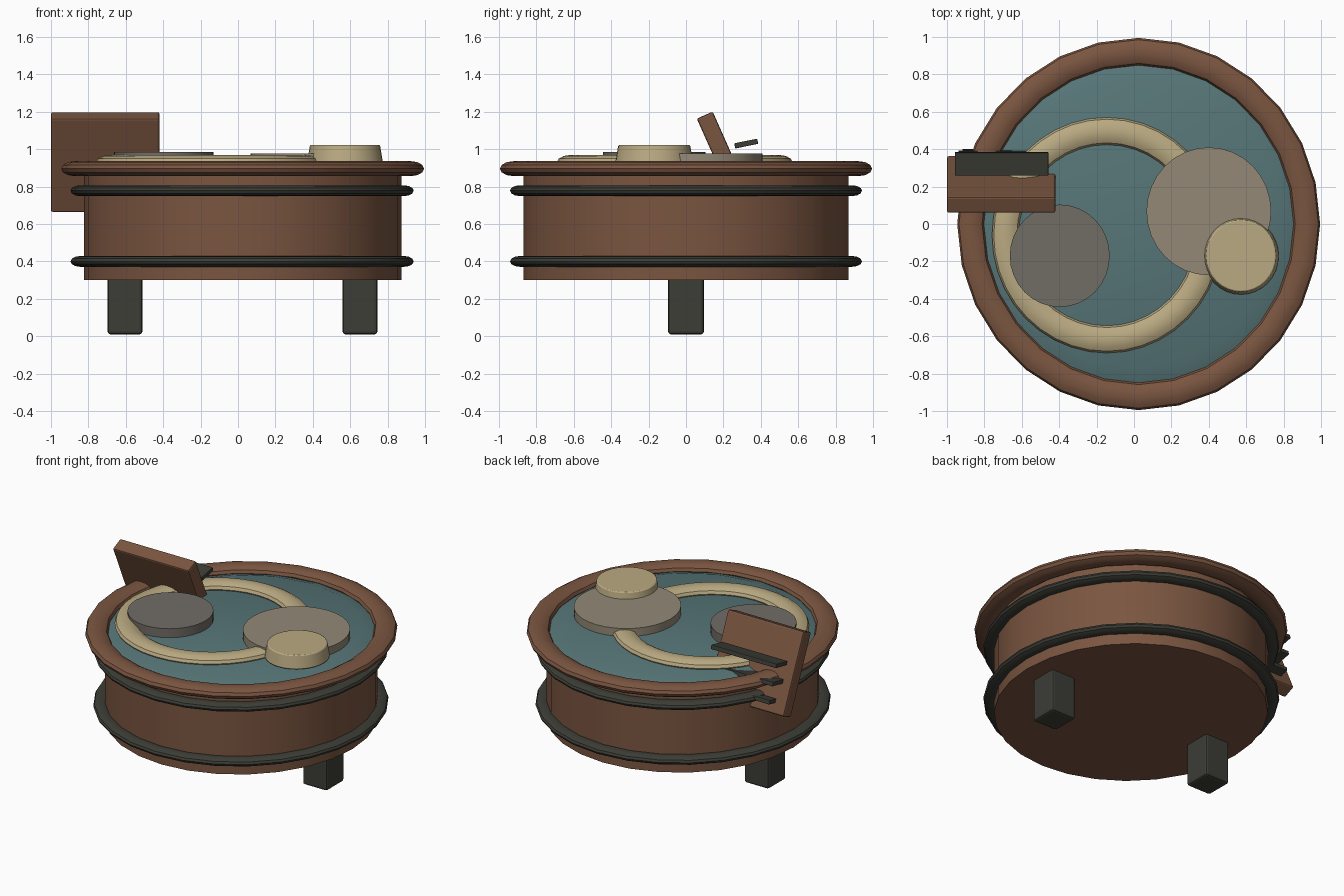
import bpy, bmesh, math

if "Cube" in bpy.data.objects:
    bpy.data.objects.remove(bpy.data.objects["Cube"])

CX = 0.025        # tub centre in x
SX = 0.975        # tub is slightly narrower in x


def material(name, hex_colour):
    lin = []
    for i in (0, 2, 4):
        c = int(hex_colour[i:i + 2], 16) / 255
        lin.append(c / 12.92 if c <= 0.04045 else ((c + 0.055) / 1.055) ** 2.4)
    m = bpy.data.materials.new(name)
    m.diffuse_color = (*lin, 1)
    m.use_nodes = True
    m.node_tree.nodes["Principled BSDF"].inputs["Base Color"].default_value = m.diffuse_color
    return m


WOOD = material("brown wood", "7a5540")
IRON = material("dark iron", "3c3d36")
WATER = material("teal water", "577678")
CREAM = material("cream", "baaa82")
TAN = material("tan", "938976")
GREY = material("warm grey", "716c65")


def finish(ob, name, mat, smooth=True, bevel=0.0):
    ob.name = name
    ob.data.materials.append(mat)
    if bevel:
        b = ob.modifiers.new("bevel", "BEVEL")
        b.width = bevel
        b.segments = 2
    if smooth:
        bpy.ops.object.shade_smooth_by_angle(angle=math.radians(30))
    return ob


def box(name, loc, size, mat, tilt=0.0, bevel=0.01):
    bpy.ops.mesh.primitive_cube_add(size=1, location=loc, rotation=(tilt, 0, 0))
    ob = bpy.context.object
    ob.scale = size
    bpy.ops.object.transform_apply(location=False, rotation=False, scale=True)
    return finish(ob, name, mat, False, bevel)


def ring(name, loc, major, minor, height, mat, segs=32):
    # flattened torus: height is its full size in z
    bpy.ops.mesh.primitive_torus_add(major_radius=major, minor_radius=minor,
                                     major_segments=segs, minor_segments=12, location=loc)
    ob = bpy.context.object
    ob.scale = (SX, 1, height / (2 * minor))
    bpy.ops.object.transform_apply(location=False, rotation=False, scale=True)
    return finish(ob, name, mat)


def drum(name, x, y, r0, z0, r1, z1, mat, segs=32, bevel=0.0):
    bpy.ops.mesh.primitive_cone_add(vertices=segs, radius1=r0, radius2=r1, depth=z1 - z0,
                                    location=(x, y, (z0 + z1) / 2))
    ob = bpy.context.object
    ob.scale = (SX, 1, 1)
    bpy.ops.object.transform_apply(location=False, rotation=False, scale=True)
    return finish(ob, name, mat, True, bevel)


# tub body, rim and hoops
drum("tub_body", CX, 0, 0.87, 0.30, 0.87, 0.88, WOOD, 28)
ring("tub_rim", (CX, 0, 0.896), 0.922, 0.073, 0.08, WOOD, 28)
for label, z in (("lower", 0.40), ("upper", 0.778)):
    ring(label + "_hoop", (CX - 0.003, 0, z), 0.888, 0.053, 0.058, IRON, 28)

# water surface with a gently sloping edge
drum("water", CX, 0, 0.88, 0.882, 0.775, 0.922, WATER, 18)

# things lying on the water
ring("floating_ring", (-0.145, -0.06, 0.93), 0.557, 0.073, 0.078, CREAM, 40)
drum("grey_disc", -0.397, -0.17, 0.274, 0.915, 0.274, 0.984, GREY)
drum("tan_disc", 0.40, 0.068, 0.342, 0.915, 0.342, 0.977, TAN)
drum("cream_bowl", 0.572, -0.17, 0.208, 0.93, 0.192, 1.022, CREAM, 32, 0.006)

# two feet
for side, x in (("left", -0.604), ("right", 0.652)):
    box(side + "_foot", (x, 0, 0.165), (0.186, 0.192, 0.31), IRON, 0, 0.015)

# leaning board and its treads behind it
box("leaning_board", (-0.71, 0.212, 0.931), (0.58, 0.093, 0.55), WOOD, math.radians(24), 0.01)
for i in range(3):
    box("tread_%d" % (i + 1), (-0.708 + 0.01 * i, 0.322 + 0.008 * i, 1.03 - 0.128 * i),
        (0.50 - 0.02 * i, 0.125, 0.028), IRON, 0.2, 0.004)
